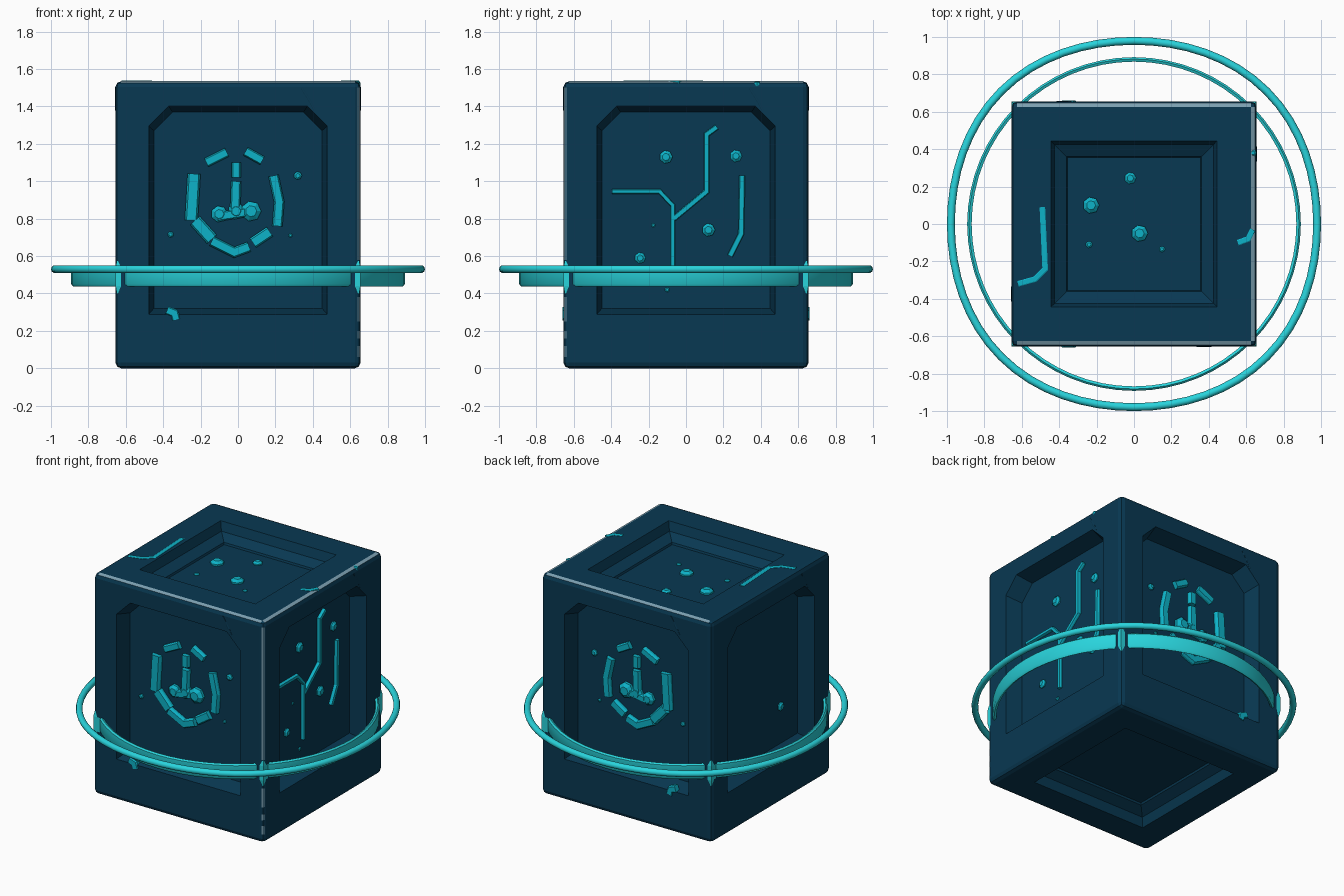
import bpy, bmesh, math
from mathutils import Vector

if "Cube" in bpy.data.objects:
    bpy.data.objects.remove(bpy.data.objects["Cube"])

H, W = 1.535, 0.655         # block height and half width


def material(name, rgb):
    m = bpy.data.materials.new(name)
    m.diffuse_color = (*rgb, 1)
    m.use_nodes = True
    m.node_tree.nodes["Principled BSDF"].inputs["Base Color"].default_value = m.diffuse_color
    return m


NAVY = material("navy_stone", (0.0025, 0.040, 0.085))
RING = material("bright_turquoise", (0.022, 0.66, 0.72))
GLOW = material("teal_glow", (0.004, 0.45, 0.58))
GREY = material("worn_grey_edge", (0.20, 0.35, 0.44))


def finish(name, bm, mats, angle=None):
    bmesh.ops.recalc_face_normals(bm, faces=bm.faces[:])
    me = bpy.data.meshes.new(name)
    bm.to_mesh(me)
    bm.free()
    for m in mats:
        me.materials.append(m)
    if angle:
        me.shade_smooth()
        me.set_sharp_from_angle(angle=math.radians(angle))
    ob = bpy.data.objects.new(name, me)
    bpy.context.collection.objects.link(ob)
    return ob


def place(face, u, v, w):
    """Point on a block face: u across, v up, w outward."""
    if face == "top":
        return Vector((u, v, H + w))
    if face == "bottom":
        return Vector((u, -v, -w))
    d = W + w
    return Vector({"front": (u, -d, v), "right": (d, u, v),
                   "back": (-u, d, v), "left": (-d, -u, v)}[face])


def loft(bm, loops):
    """Closed solid through matching loops of points."""
    rows = [[bm.verts.new(p) for p in loop] for loop in loops]
    n = len(rows[0])
    for a, b in zip(rows, rows[1:]):
        for i in range(n):
            j = (i + 1) % n
            bm.faces.new((a[i], a[j], b[j], b[i]))
    bm.faces.new(rows[0])
    bm.faces.new(rows[-1])


def stroke(bm, face, pts, width, base, height):
    """Raised bevelled ribbon following a polyline on a face."""
    pts = [Vector(p) for p in pts]
    left, right = [], []
    for i, p in enumerate(pts):
        dirs = []
        if i:
            dirs.append((p - pts[i - 1]).normalized())
        if i < len(pts) - 1:
            dirs.append((pts[i + 1] - p).normalized())
        t = sum(dirs, Vector((0, 0))).normalized()
        n = Vector((-t.y, t.x)) / max(0.5, t.dot(dirs[0]))
        left.append((p, n))
        right.append((p, -n))
    outline = left + right[::-1]

    def loop(half, w):
        return [place(face, *(p + n * half), w) for p, n in outline]
    loft(bm, [loop(width / 2, base - 0.02), loop(width / 2, base + height * 0.5),
              loop(width * 0.36, base + height)])


def gem(bm, face, u, v, r, base):
    """Small faceted stud."""
    def loop(k, w):
        return [place(face, u + k * r * math.cos(a), v + k * r * math.sin(a), w)
                for a in (i * math.pi / 3.5 for i in range(7))]
    loft(bm, [loop(1, base - 0.02), loop(1, base + r * 0.25), loop(0.55, base + r * 0.6)])


# Stone block with chamfered edges, worn grey along three top edges
bm = bmesh.new()
bmesh.ops.create_cube(bm, size=1)
for v in bm.verts:
    v.co = Vector((v.co.x * 2 * W, v.co.y * 2 * W, (v.co.z + 0.5) * H))
bmesh.ops.bevel(bm, geom=bm.edges[:], offset=0.03, segments=2, profile=0.5, affect='EDGES')
bm.normal_update()
for f in bm.faces:
    n = f.normal
    if 0.8 < n.z < 0.98 and min(abs(n.x), abs(n.y)) < 0.05 and n.x > -0.2:
        f.material_index = 1
block = finish("stone_block", bm, [NAVY, GREY])

# Recessed panels on all six faces
bm = bmesh.new()
side = [(-0.45, 0.32), (0.45, 0.32), (0.45, 1.27), (0.35, 1.37), (-0.35, 1.37), (-0.45, 1.27)]
DEEP, FLOOR = -0.112, -0.108
for face in ("front", "right", "back", "left"):
    loft(bm, [[place(face, u * k, 0.845 + (v - 0.845) * k, w) for u, v in side]
              for k, w in ((1.08, 0.03), (1.06, 0), (1.0, DEEP))])
square = [(-1, -1), (1, -1), (1, 1), (-1, 1)]
for face in ("top", "bottom"):
    loft(bm, [[place(face, u * k, v * k, w) for u, v in square]
              for k, w in ((0.445, 0.03), (0.445, 0), (0.425, -0.06), (0.36, -0.095), (0.355, FLOOR))])
cutter = finish("panel_cutter", bm, [NAVY])
cutter.hide_render = True
cutter.hide_viewport = True
cut = block.modifiers.new("panels", 'BOOLEAN')
cut.operation = 'DIFFERENCE'
cut.solver = 'EXACT'
cut.object = cutter

# Worn patches down the front right corner
bm = bmesh.new()
c = W - 0.008
for z0, z1 in ((0.06, 0.12), (0.16, 0.2), (0.25, 0.38), (0.58, 1.5)):
    loft(bm, [[(c - 0.008, -c - 0.006, z), (c + 0.006, -c + 0.008, z),
               (c - 0.004, -c + 0.012, z), (c - 0.012, -c + 0.004, z)] for z in (z0, z1)])
finish("worn_corner", bm, [GREY])

# Emblem of broken ring and core on the front, mirrored on the back
EMBLEM = [
    ([(-0.17, 1.10), (-0.06, 1.155)], 0.05), ([(0.04, 1.16), (0.13, 1.11)], 0.05),
    ([(-0.235, 1.04), (-0.25, 0.79)], 0.07), ([(-0.23, 0.79), (-0.14, 0.69)], 0.07),
    ([(-0.14, 0.68), (-0.02, 0.62), (0.06, 0.65)], 0.055), ([(0.08, 0.67), (0.17, 0.73)], 0.06),
    ([(0.19, 1.03), (0.22, 0.89), (0.21, 0.76)], 0.055), ([(-0.01, 1.10), (-0.01, 1.02)], 0.05),
    ([(-0.01, 1.0), (-0.015, 0.85)], 0.055), ([(-0.11, 0.81), (0.08, 0.84)], 0.05)]
STUDS = [(-0.10, 0.825, 0.045), (0.07, 0.84, 0.055), (-0.01, 0.84, 0.045),
         (0.32, 1.03, 0.022), (-0.36, 0.715, 0.016), (0.28, 0.71, 0.011)]
for face, s in (("front", 1), ("back", -1)):
    bm = bmesh.new()
    for pts, w in EMBLEM:
        stroke(bm, face, [(s * u, v) for u, v in pts], w, DEEP, 0.03)
    for u, v, r in STUDS:
        gem(bm, face, s * u, v, r, DEEP + 0.005)
    stroke(bm, face, [(-0.38 * s, 0.31), (-0.34 * s, 0.295), (-0.33 * s, 0.26)], 0.045, -0.012, 0.018)
    finish(face + "_emblem", bm, [GLOW])

# Circuit lines and studs on the right, one stud on the left
bm = bmesh.new()
for pts, w in (([(-0.395, 0.945), (-0.14, 0.945), (-0.07, 0.87), (-0.07, 0.48)], 0.025),
               ([(-0.065, 0.80), (0.11, 0.945), (0.11, 1.25), (0.165, 1.29)], 0.03),
               ([(0.30, 1.03), (0.295, 0.72), (0.235, 0.60)], 0.032)):
    stroke(bm, "right", pts, w, DEEP, 0.02)
for u, v, r in ((-0.107, 1.13, 0.036), (0.267, 1.135, 0.033), (0.12, 0.74, 0.036),
                (-0.245, 0.59, 0.03), (-0.175, 0.765, 0.011), (-0.1, 0.42, 0.013)):
    gem(bm, "right", u, v, r, DEEP)
finish("right_circuit", bm, [GLOW])
bm = bmesh.new()
gem(bm, "left", 0.26, 0.58, 0.03, DEEP)
finish("left_stud", bm, [GLOW])

# Top studs and glowing cracks
bm = bmesh.new()
for u, v, r in ((-0.23, 0.10, 0.045), (0.03, -0.05, 0.045), (-0.02, 0.245, 0.032),
                (-0.24, -0.11, 0.018), (0.15, -0.135, 0.016)):
    gem(bm, "top", u, v, r, FLOOR)
stroke(bm, "top", [(-0.49, 0.09), (-0.475, -0.24), (-0.53, -0.295), (-0.62, -0.32)], 0.03, 0, 0.004)
stroke(bm, "top", [(0.635, -0.03), (0.61, -0.08), (0.555, -0.10)], 0.03, 0, 0.004)
gem(bm, "top", 0.637, 0.38, 0.018, -0.012)
finish("top_glow", bm, [GLOW])

# Fine stone cracks on the frames
bm = bmesh.new()
for face in ("front", "right", "back", "left"):
    stroke(bm, face, [(0.34, 1.50), (0.39, 1.42), (0.41, 1.38)], 0.012, 0, 0.002)
finish("stone_cracks", bm, [NAVY])

# Glowing clasps where the band meets the corners
bm = bmesh.new()
for sx in (-1, 1):
    for sy in (-1, 1):
        loft(bm, [[(sx * (0.63 + a * k), sy * (0.63 + b * k), z) for a, b in square]
                  for z, k in ((0.40, 0.018), (0.44, 0.025), (0.54, 0.025), (0.575, 0.018))])
finish("corner_clasps", bm, [RING])


# Two rings around the block; the outer one swells slightly on the diagonals
def ring(name, profile, swell=0.0, segs=64):
    bm = bmesh.new()
    rows = []
    for i in range(segs):
        a = 2 * math.pi * i / segs
        k = swell * math.sin(2 * a) ** 2
        rows.append([bm.verts.new(((r + k) * math.cos(a), (r + k) * math.sin(a), z))
                     for r, z in profile])
    n = len(profile)
    for i in range(segs):
        a, b = rows[i], rows[(i + 1) % segs]
        for j in range(n):
            k = (j + 1) % n
            bm.faces.new((a[j], b[j], b[k], a[k]))
    finish(name, bm, [RING], 40)


ring("outer_ring", [(0.979 + 0.021 * math.cos(i * math.pi / 5),
                     0.53 + 0.021 * math.sin(i * math.pi / 5)) for i in range(10)], 0.025)
ring("inner_band", [(0.868, 0.445), (0.882, 0.437), (0.892, 0.45), (0.892, 0.535),
                    (0.882, 0.545), (0.868, 0.538)])
